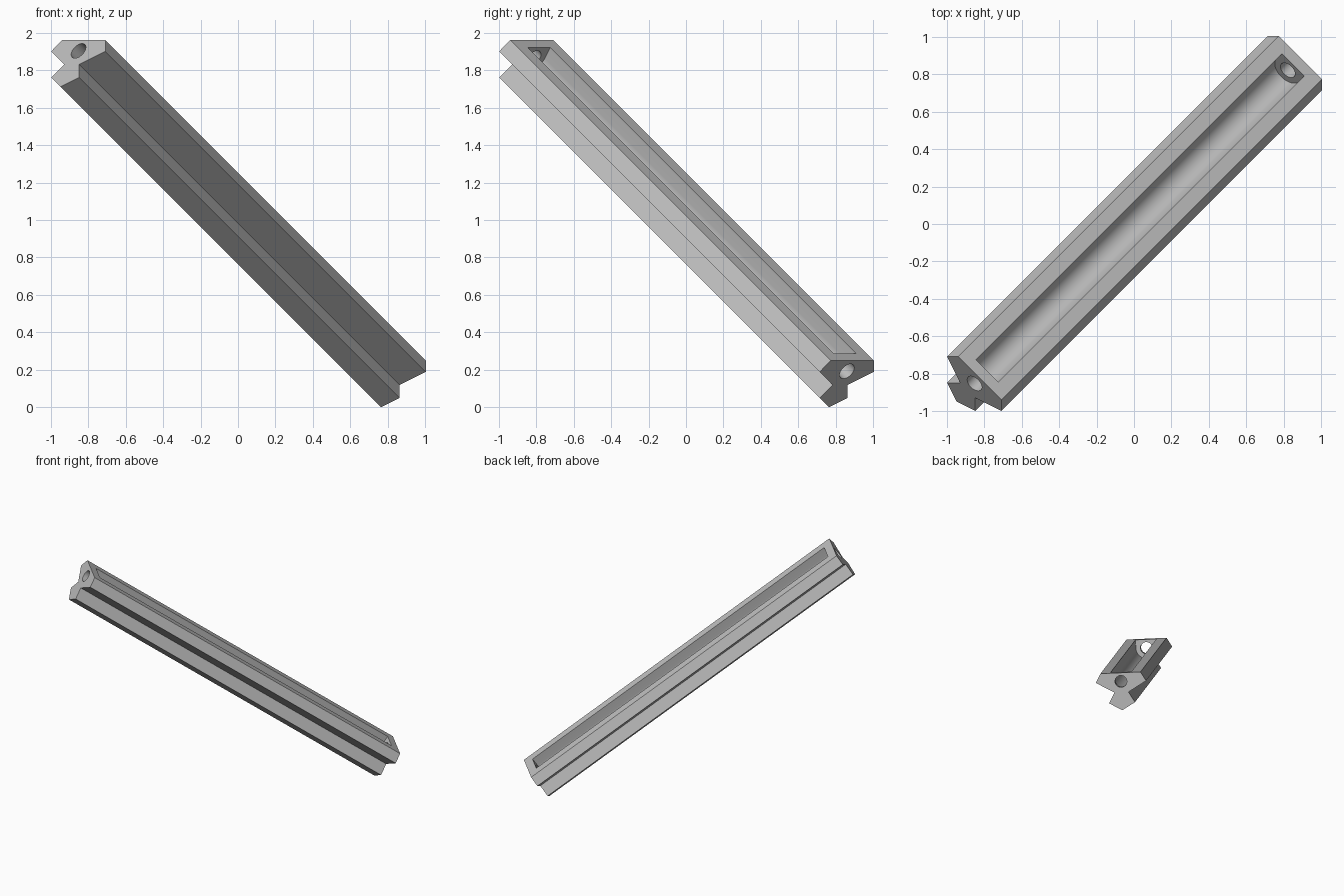
import bpy, bmesh, math
from mathutils import Matrix, Vector

if "Cube" in bpy.data.objects:
    bpy.data.objects.remove(bpy.data.objects["Cube"])

# Local frame: X across the bar, Y out of the slotted face, Z along the bar
across = Vector((-1, 1, 0)).normalized()
outward = Vector((1, 1, 2)).normalized()
along = Vector((1, 1, -1)).normalized()
FRAME = Matrix.Translation((0.0325, 0.0325, 1.105)) @ Matrix((across, outward, along)).transposed().to_4x4()

LENGTH = 2.968
END_WALL = 0.067
BORE_Y, BORE_R, SLOT_R = -0.07, 0.048, 0.085

grey = bpy.data.materials.new("grey")
grey.diffuse_color = (0.5, 0.5, 0.5, 1)
grey.use_nodes = True
grey.node_tree.nodes["Principled BSDF"].inputs["Base Color"].default_value = grey.diffuse_color


def prism(name, outline, length):
    """Extrude a closed XY outline along the bar axis, centred."""
    bm = bmesh.new()
    face = bm.faces.new([bm.verts.new((x, y, -length / 2)) for x, y in outline])
    ext = bmesh.ops.extrude_face_region(bm, geom=[face])
    top = [v for v in ext["geom"] if isinstance(v, bmesh.types.BMVert)]
    bmesh.ops.translate(bm, vec=(0, 0, length), verts=top)
    bmesh.ops.recalc_face_normals(bm, faces=bm.faces)
    mesh = bpy.data.meshes.new(name)
    bm.to_mesh(mesh)
    bm.free()
    mesh.materials.append(grey)
    obj = bpy.data.objects.new(name, mesh)
    bpy.context.collection.objects.link(obj)
    obj.matrix_world = FRAME
    return obj


def arc(radius, start, end, steps):
    angles = [math.radians(start + (end - start) * i / steps) for i in range(steps + 1)]
    return [(radius * math.cos(a), BORE_Y + radius * math.sin(a)) for a in angles]


# Rail: mirrored half profile with a bevelled head, notched neck and pointed foot
half = [(0.163, 0), (0.205, -0.0735), (0.057, -0.159), (0.106, -0.244)]
rail = prism("slotted_rail", half + [(0, -0.305)] + [(-x, y) for x, y in reversed(half)], LENGTH)

# Cutters: round-bottomed slot and the bore through both end walls
slot = prism("slot_cutter", arc(SLOT_R, 180, 360, 24) + [(SLOT_R, 0.1), (-SLOT_R, 0.1)],
             LENGTH - 2 * END_WALL)
bore = prism("bore_cutter", arc(BORE_R, 0, 360, 32)[:-1], LENGTH + 0.2)

bpy.context.view_layer.objects.active = rail
rail.select_set(True)
for cutter in (slot, bore):
    mod = rail.modifiers.new(cutter.name, 'BOOLEAN')
    mod.operation, mod.solver, mod.object = 'DIFFERENCE', 'EXACT', cutter
    bpy.ops.object.modifier_apply(modifier=mod.name)
for cutter in (slot, bore):
    bpy.data.objects.remove(cutter)
bpy.ops.object.shade_smooth_by_angle(angle=math.radians(25))
